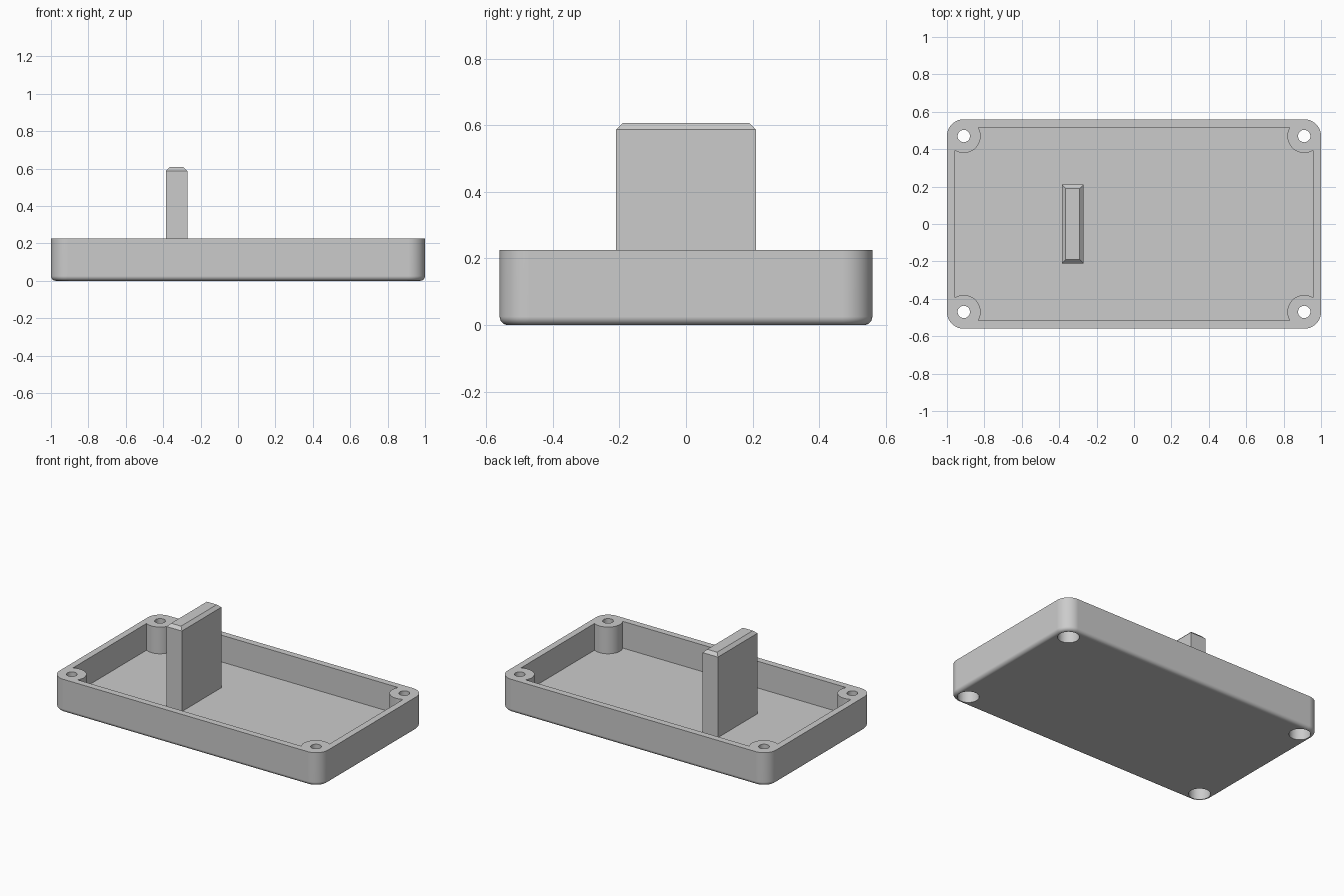
import bpy, bmesh, math

if "Cube" in bpy.data.objects:
    bpy.data.objects.remove(bpy.data.objects["Cube"])

HX, HY, H = 1.0, 0.56, 0.225      # tray half sizes and height
R, FILLET = 0.09, 0.025           # corner radius and bottom edge radius
WALL, FLOOR = 0.044, 0.045
CX, CY = HX - R, HY - R           # screw boss centres
CORNERS = [(1, 1), (-1, 1), (-1, -1), (1, -1)]

grey = bpy.data.materials.new("light_grey")
grey.diffuse_color = (0.6, 0.6, 0.6, 1)
grey.use_nodes = True
grey.node_tree.nodes["Principled BSDF"].inputs["Base Color"].default_value = grey.diffuse_color


def loft(name, rings):
    """Closed solid through stacked outlines: [(points, z), ...] from low to high."""
    bm = bmesh.new()
    loops = [[bm.verts.new((x, y, z)) for x, y in pts] for pts, z in rings]
    n = len(loops[0])
    for a, b in zip(loops, loops[1:]):
        for i in range(n):
            j = (i + 1) % n
            bm.faces.new((a[i], a[j], b[j], b[i]))
    bm.faces.new(loops[0][::-1])
    bm.faces.new(loops[-1])
    bmesh.ops.recalc_face_normals(bm, faces=bm.faces)
    me = bpy.data.meshes.new(name)
    bm.to_mesh(me)
    bm.free()
    me.materials.append(grey)
    ob = bpy.data.objects.new(name, me)
    bpy.context.collection.objects.link(ob)
    return ob


def arc(cx, cy, r, a0, a1, n):
    return [(cx + r * math.cos(a0 + (a1 - a0) * i / n),
             cy + r * math.sin(a0 + (a1 - a0) * i / n)) for i in range(n + 1)]


def rect(hx, hy, cx=0.0):
    return [(cx + sx * hx, sy * hy) for sx, sy in CORNERS]


def rounded_rect(inset):
    pts = []
    for k, (sx, sy) in enumerate(CORNERS):
        a = k * math.pi / 2
        pts += arc(sx * CX, sy * CY, R - inset, a, a + math.pi / 2, 12)
    return pts


def pocket_outline():
    """Inner rectangle with round screw bosses standing in its corners."""
    ix, iy = HX - WALL, HY - WALL
    a0 = -math.acos((ix - CX) / R)                # boss meets the side wall
    a1 = math.asin((iy - CY) / R) - 2 * math.pi   # boss meets the long wall
    a1 = math.pi - a1 - 4 * math.pi + 0.0         # mirrored to the inner side
    a1 = (a1 % (2 * math.pi)) - 2 * math.pi
    quarter = arc(CX, CY, R, a0, a1, 32)
    pts = []
    for sx, sy in CORNERS:
        q = [(sx * x, sy * y) for x, y in quarter]
        pts += q if sx * sy > 0 else q[::-1]
    return pts


def circle(cx, cy, r):
    return arc(cx, cy, r, 0, 2 * math.pi, 40)[:-1]


# Tray body with rounded corners and rounded lower edge
rings = []
for i in range(7):
    t = i / 6 * math.pi / 2
    rings.append((rounded_rect(FILLET * (1 - math.sin(t))), FILLET * (1 - math.cos(t))))
tray = loft("tray", rings + [(rounded_rect(0), H)])

# Cutters: pocket, then a stepped screw hole in each corner
outline = pocket_outline()
cutters = [loft("pocket_cutter", [(outline, FLOOR), (outline, H + 0.1)])]
for sx, sy in CORNERS:
    x, y = sx * CX, sy * CY
    wide, narrow = circle(x, y, 0.066), circle(x, y, 0.033)
    cutters.append(loft("screw_hole_cutter", [
        (wide, -0.1), (wide, 0.135), (narrow, 0.135), (narrow, H + 0.1)]))
for c in cutters:
    m = tray.modifiers.new("cut", 'BOOLEAN')
    m.operation, m.solver, m.object = 'DIFFERENCE', 'EXACT', c

# Bake the cuts and drop the cutters
bpy.context.view_layer.update()
deps = bpy.context.evaluated_depsgraph_get()
baked = bpy.data.meshes.new_from_object(tray.evaluated_get(deps))
tray.modifiers.clear()
tray.data = baked
for c in cutters:
    bpy.data.objects.remove(c, do_unlink=True)

# Smooth rounded surfaces, flat faces kept flat
bpy.ops.object.select_all(action='DESELECT')
tray.select_set(True)
bpy.context.view_layer.objects.active = tray
bpy.ops.object.shade_smooth_by_angle(angle=math.radians(30))
wn = tray.modifiers.new("flat_faces", 'WEIGHTED_NORMAL')
wn.keep_sharp = True

# Upright post with a chamfered top
PX, PW, PD, CH = -0.328, 0.057, 0.21, 0.02
loft("post", [(rect(PW, PD, PX), FLOOR), (rect(PW, PD, PX), 0.587),
              (rect(PW - CH, PD - CH, PX), 0.607)])
